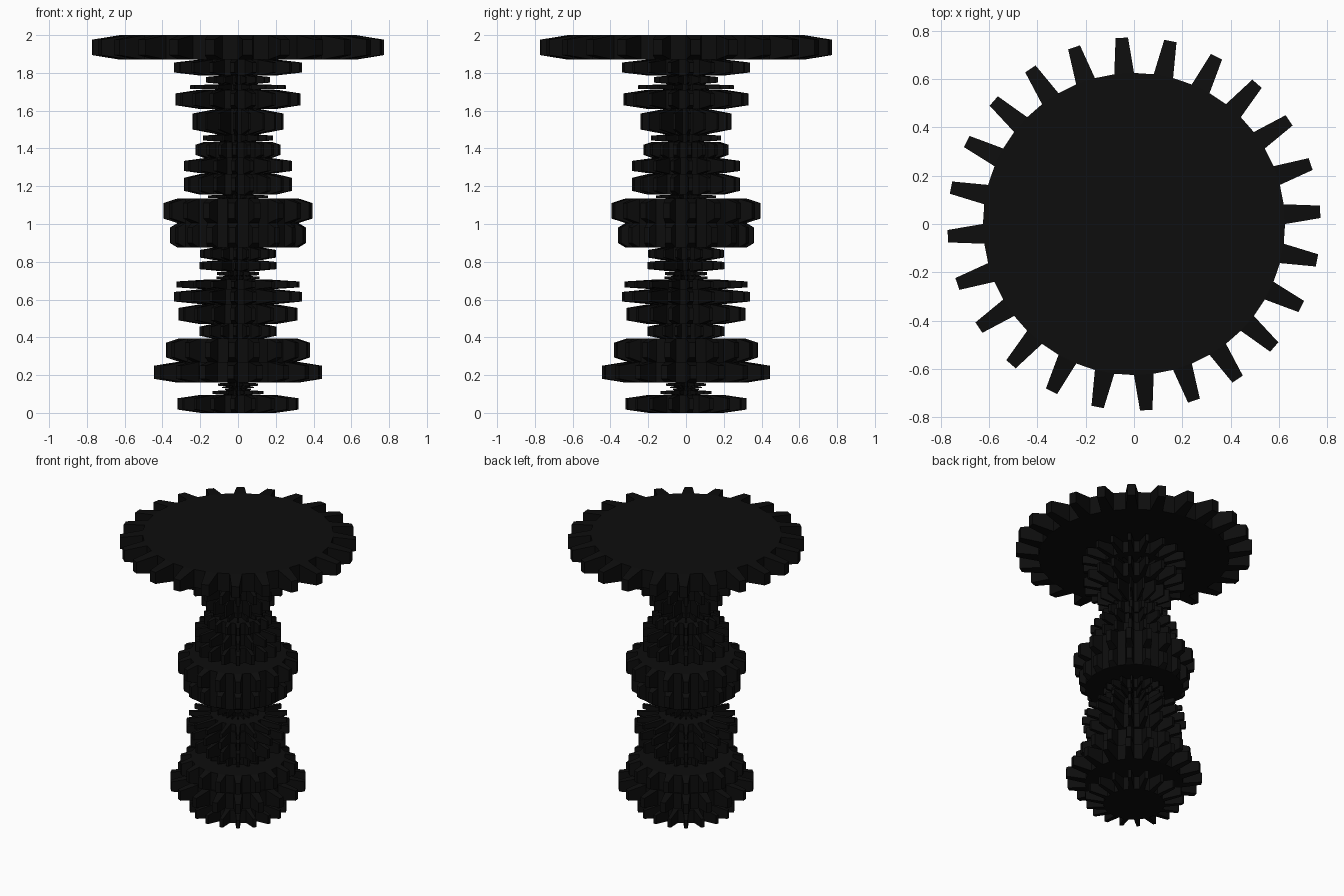
import bpy, bmesh, math
from mathutils import Vector

TAPER = 0.63  # tooth tip size relative to its root

black = bpy.data.materials.new("black_metal")
black.diffuse_color = (0.004, 0.004, 0.004, 1)


def gear(name, z0, z1, root, tip, teeth):
    """Prism whose alternate side faces are pulled out into tapered teeth."""
    bm = bmesh.new()
    bmesh.ops.create_cone(bm, cap_ends=True, cap_tris=False, segments=teeth * 2,
                          radius1=root, radius2=root, depth=z1 - z0)
    step = math.pi / teeth
    sides = []
    for f in bm.faces:
        c = f.calc_center_median()
        if abs(f.normal.z) < 0.5:
            ang = math.atan2(c.y, c.x) % (2 * math.pi)
            if int(ang / step) % 2 == 0:
                sides.append(f)
    tips = bmesh.ops.extrude_discrete_faces(bm, faces=sides)["faces"]
    for f in tips:
        c = f.calc_center_median()
        out = Vector((c.x, c.y, 0)).normalized() * tip
        for v in f.verts:
            v.co = out + (v.co - c) * TAPER
    bmesh.ops.recalc_face_normals(bm, faces=bm.faces)
    mesh = bpy.data.meshes.new(name)
    bm.to_mesh(mesh)
    bm.free()
    mesh.materials.append(black)
    ob = bpy.data.objects.new(name, mesh)
    ob.location.z = (z0 + z1) / 2
    bpy.context.collection.objects.link(ob)


# stacked gears: bottom, top, root radius, tip radius, teeth
stack = [
    (0.00, 0.095, 0.20, 0.32, 18),
    (0.095, 0.12, 0.06, 0.135, 18),
    (0.12, 0.13, 0.04, 0.07, 18),
    (0.13, 0.14, 0.04, 0.085, 18),
    (0.14, 0.16, 0.05, 0.105, 18),
    (0.16, 0.27, 0.32, 0.445, 18),
    (0.27, 0.395, 0.31, 0.38, 18),
    (0.395, 0.47, 0.14, 0.205, 18),
    (0.47, 0.575, 0.20, 0.315, 18),
    (0.575, 0.655, 0.19, 0.34, 18),
    (0.655, 0.705, 0.18, 0.325, 18),
    (0.705, 0.725, 0.05, 0.115, 18),
    (0.725, 0.75, 0.06, 0.11, 18),
    (0.75, 0.81, 0.09, 0.205, 18),
    (0.81, 0.875, 0.13, 0.20, 18),
    (0.875, 1.005, 0.32, 0.36, 18),
    (1.005, 1.135, 0.32, 0.395, 18),
    (1.135, 1.155, 0.08, 0.16, 18),
    (1.155, 1.265, 0.20, 0.285, 18),
    (1.265, 1.35, 0.17, 0.285, 18),
    (1.35, 1.435, 0.18, 0.225, 18),
    (1.435, 1.475, 0.09, 0.185, 18),
    (1.475, 1.61, 0.11, 0.24, 18),
    (1.61, 1.71, 0.21, 0.33, 18),
    (1.71, 1.74, 0.10, 0.255, 18),
    (1.74, 1.787, 0.08, 0.17, 18),
    (1.787, 1.87, 0.21, 0.34, 18),
]
for i, (z0, z1, root, tip, n) in enumerate(stack):
    gear(f"stack_gear_{i + 1:02d}", z0, z1, root, tip, n)

# wide gear on top
gear("top_gear", 1.87, 2.0, 0.625, 0.772, 24)
